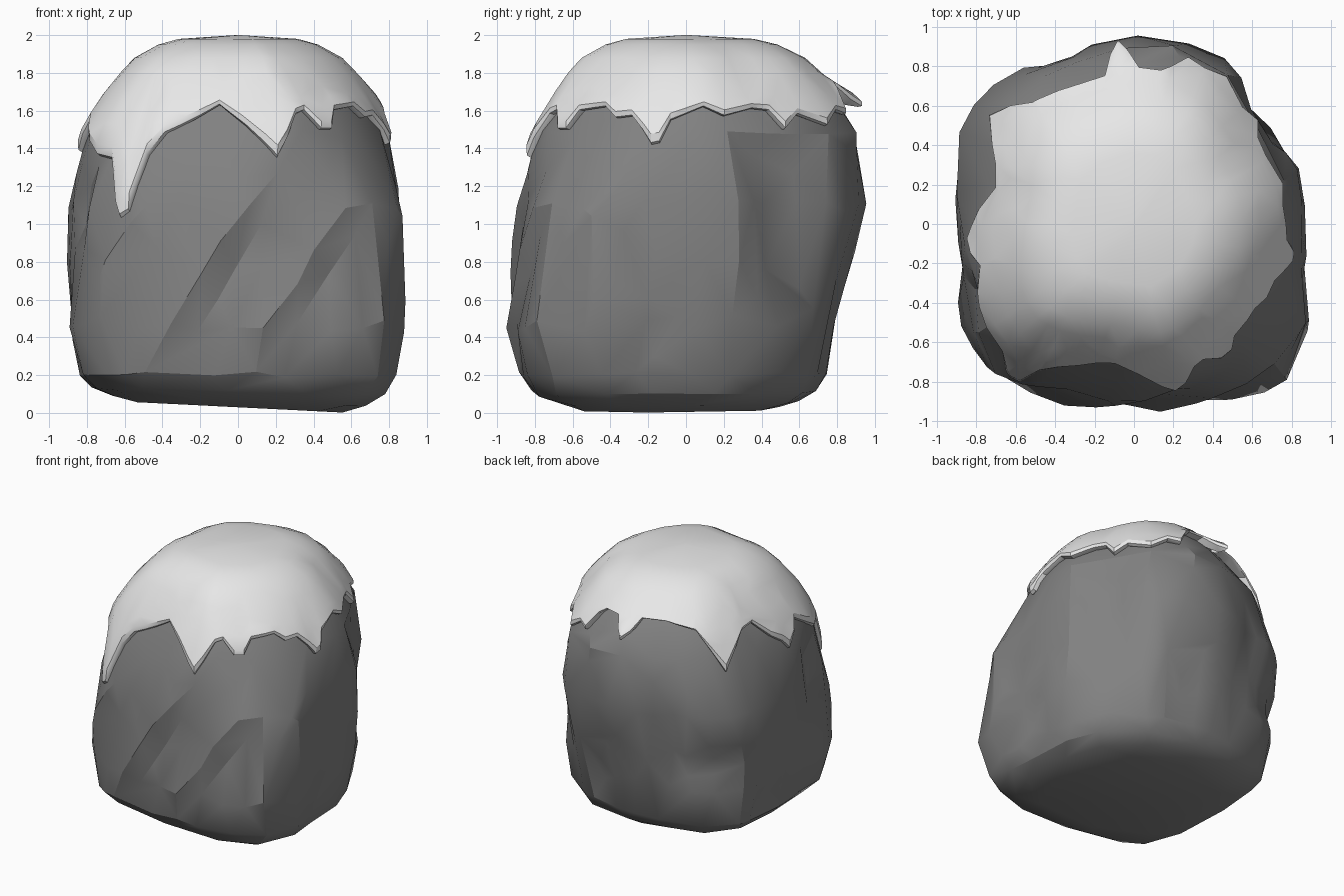
import bpy, bmesh, math
from mathutils import Vector, noise

cube = bpy.data.objects.get("Cube")
if cube:
    bpy.data.objects.remove(cube)

# Plan radii every 15 degrees, counted from +x, at three heights
LOW = [.86, .86, .85, .83, .82, .79, .78, .80, .85, .94, .97, .91,
       .88, .90, 1.0, 1.06, 1.01, .95, .92, .95, 1.03, 1.10, 1.02, .89]
MID = [.86, .88, .87, .89, .95, .95, .95, .93, .95, 1.0, 1.01, .93,
       .89, .89, .96, .98, .95, .91, .89, .91, .94, 1.01, 1.0, .89]
HIGH = [.79, .79, .77, .82, .89, .91, .90, .87, .88, .88, .83, .76,
        .78, .81, .84, .86, .80, .74, .75, .81, .79, .78, .77, .78]
FOOT = [(0, .62), (.04, .76), (.1, .87), (.2, .94), (.45, 1)]
DOME = [(1.5, 1), (1.7, .88), (1.8, .79), (1.88, .7), (1.95, .54), (1.98, .40), (2, .02)]

# Lower snow edge: angle in degrees, height
RIM = [(7, 1.62), (15, 1.57), (28, 1.61), (35, 1.6), (40, 1.5), (47, 1.58), (58, 1.52),
       (66, 1.6), (72, 1.58), (76, 1.7), (80, 1.75), (88, 1.74), (92, 1.66), (95, 1.62),
       (98, 1.66), (101, 1.74), (115, 1.74), (130, 1.69), (138, 1.53), (143, 1.4),
       (149, 1.52), (156, 1.63), (165, 1.64), (174, 1.52), (181, 1.45), (185, 1.38),
       (190, 1.45), (195, 1.55), (205, 1.45), (215, 1.36), (224, 1.34), (229, 1.1),
       (231, 1.03), (234, 1.06), (237, 1.36), (242, 1.48), (250, 1.54), (262, 1.63),
       (273, 1.52), (280, 1.42), (284, 1.35), (288, 1.45), (293, 1.58), (297, 1.6),
       (303, 1.5), (308, 1.5), (312, 1.6), (325, 1.62), (331, 1.56), (338, 1.57),
       (343, 1.5), (347, 1.42), (350, 1.43), (354, 1.55)]

# Chipped hollows: angle, height, angular size, vertical size, depth
CHIPS = [(38, 1.0, 15, .48, .06), (338, .85, 7, .25, .03), (345, .4, 16, .2, .03),
         (140, .7, 24, .16, .035), (165, .35, 10, .2, .04), (115, .95, 10, .35, .03),
         (205, 1.1, 8, .25, .06), (75, .5, 10, .25, .03)]


def lerp_table(table, v):
    if v <= table[0][0]:
        return table[0][1]
    for (a, fa), (b, fb) in zip(table, table[1:]):
        if v <= b:
            return fa + (fb - fa) * (v - a) / (b - a)
    return table[-1][1]


def ring(radii, deg):
    k = (deg % 360) / 15
    i = int(k)
    return radii[i % 24] + (radii[(i + 1) % 24] - radii[i % 24]) * (k - i)


def polar(deg, r, z):
    a = math.radians(deg)
    return Vector((r * math.cos(a), r * math.sin(a), z))


def radius(deg, z):
    r = lerp_table([(.45, ring(LOW, deg)), (1.1, ring(MID, deg)), (1.5, ring(HIGH, deg))], z)
    r *= lerp_table(FOOT, z) * lerp_table(DOME, z)
    return r * (1 + .02 * noise.noise(polar(deg, r, z) * 3.2))


def rock_point(deg, z):
    r = radius(deg, z)
    if z > 1.5:
        r *= 1 - .06 * min(1, (z - 1.5) / .3)
    p = polar(deg, r, z)
    # Slanted ridges across the front
    front = max(0, min(1, (-math.sin(math.radians(deg)) - .6) * 4))
    front *= max(0, min(1, (z - .05) * 2.5, (1.3 - z) * 4))
    f = ((p.x - .6 * z + 1.15) / .53) % 1
    step = 1 - f / .25 if f < .25 else (f - .25) / .75
    r += front * (.06 * step - .04)
    for a, h, da, dz, depth in CHIPS:
        d = max(abs((deg - a + 180) % 360 - 180) / da, abs(z - h) / dz)
        r -= depth * max(0, min(1, 2 * (1 - d)))
    q = polar(deg, r, z)
    if z < .2:
        q.z += max(0, .03 - .05 * q.x) * (1 - z * 5)
    return q


def loft(name, rows, mat, cap_bottom):
    bm = bmesh.new()
    loops = [[bm.verts.new(p) for p in row] for row in rows]
    n = len(loops[0])
    for lo, hi in zip(loops, loops[1:]):
        for i in range(n):
            j = (i + 1) % n
            bm.faces.new((lo[i], lo[j], hi[j], hi[i]))
    bm.faces.new(loops[-1])
    if cap_bottom:
        bm.faces.new(loops[0][::-1])
    mesh = bpy.data.meshes.new(name)
    bm.to_mesh(mesh)
    bm.free()
    obj = bpy.data.objects.new(name, mesh)
    bpy.context.collection.objects.link(obj)
    mesh.materials.append(mat)
    return obj


def finish(obj, ratio, angle):
    bpy.ops.object.select_all(action='DESELECT')
    obj.select_set(True)
    bpy.context.view_layer.objects.active = obj
    mod = obj.modifiers.new("facets", 'DECIMATE')
    mod.ratio = ratio
    bpy.ops.object.modifier_apply(modifier=mod.name)
    bpy.ops.object.shade_smooth_by_angle(angle=math.radians(angle))


def material(name, value):
    mat = bpy.data.materials.new(name)
    mat.use_nodes = True
    color = (value, value, value, 1)
    mat.diffuse_color = color
    mat.node_tree.nodes["Principled BSDF"].inputs["Base Color"].default_value = color
    return mat


stone = material("stone grey", .22)
white = material("snow white", .8)

# Boulder, with uneven chiselled facets
levels = [0, .04, .1, .2] + [.2 + .08 * i for i in range(1, 20)] + [1.8, 1.88, 1.93]
rock = loft("boulder", [[rock_point(d, z) for d in range(0, 360, 5)] for z in levels], stone, True)
finish(rock, .13, 24)

# Snow cap, with a thick dripping edge
rim = [(RIM[-1][0] - 360, RIM[-1][1])] + RIM + [(RIM[0][0] + 360, RIM[0][1])]
degs = sorted({d for d, z in RIM} | set(range(0, 360, 8)))


def snow_row(t, out):
    row = []
    for d in degs:
        edge = lerp_table(rim, d)
        z = edge + (1.8 - edge) * t
        drip = .09 * max(0, 1 - abs(d - 95) / 6) * (1 - t * t)
        row.append(polar(d, radius(d, z) + out + drip, z))
    return row


rows = [snow_row(t, out) for t, out in
        [(.06, -.06), (0, .0), (.03, .025), (.15, .04), (.4, .03), (.7, .015), (1, .005)]]
for z in (1.88, 1.95, 1.98, 2):
    rows.append([polar(d, radius(d, z), z) for d in degs])
snow = loft("snow_cap", rows, white, False)
finish(snow, .4, 32)
